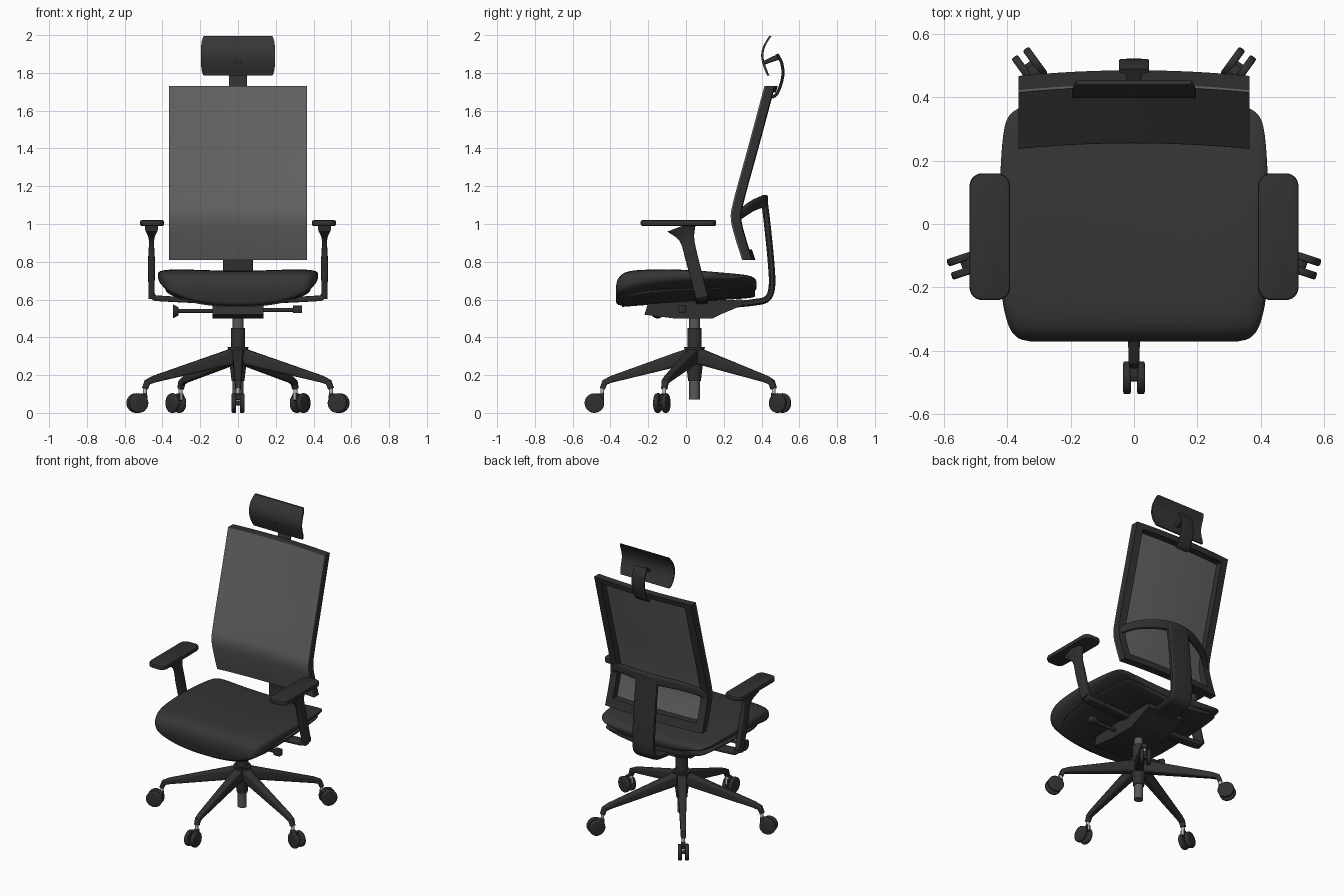
import bpy, bmesh, math
from mathutils import Vector, Matrix

if "Cube" in bpy.data.objects:
    bpy.data.objects.remove(bpy.data.objects["Cube"], do_unlink=True)


def material(name, v):
    m = bpy.data.materials.new(name)
    m.use_nodes = True
    m.diffuse_color = (v, v, v, 1)
    m.node_tree.nodes["Principled BSDF"].inputs["Base Color"].default_value = (v, v, v, 1)
    return m


PLASTIC = material("black plastic", 0.03)
FABRIC = material("charcoal fabric", 0.036)
MESH = material("grey mesh", 0.12)
STEEL = material("gas lift steel", 0.1)
CHROME = material("pale metal", 0.5)
X, Y, Z = Vector((1, 0, 0)), Vector((0, 1, 0)), Vector((0, 0, 1))
BASE = Vector((0, 0.045, 0))


def finish(name, bm, mat, matrix=None):
    bmesh.ops.recalc_face_normals(bm, faces=bm.faces)
    if matrix:
        bm.transform(matrix)
    me = bpy.data.meshes.new(name)
    bm.to_mesh(me)
    bm.free()
    me.materials.append(mat)
    ob = bpy.data.objects.new(name, me)
    bpy.context.collection.objects.link(ob)
    bpy.ops.object.select_all(action='DESELECT')
    ob.select_set(True)
    bpy.context.view_layer.objects.active = ob
    bpy.ops.object.shade_smooth_by_angle(angle=math.radians(35))
    return ob


def spline(pts, n=5):
    """Smooth curve through tuples of any length."""
    p = [pts[0]] + list(pts) + [pts[-1]]
    out = []
    for i in range(1, len(p) - 2):
        for k in range(n):
            t = k / n
            out.append(tuple(b + t / 2 * (c - a + t * (2 * a - 5 * b + 4 * c - d + t * (3 * (b - c) + d - a)))
                             for a, b, c, d in zip(*p[i - 1:i + 3])))
    return out + [tuple(pts[-1])]


def section(power, count):
    """Unit superellipse outline."""
    f = lambda v: math.copysign(abs(v) ** (2 / power), v)
    angles = [2 * math.pi * (k + 0.5) / count for k in range(count)]
    return [(f(math.cos(a)), f(math.sin(a))) for a in angles]


def loft(name, rings, mat, matrix=None):
    bm = bmesh.new()
    rows = [[bm.verts.new(co) for co in ring] for ring in rings]
    n = len(rows[0])
    for a, b in zip(rows, rows[1:]):
        for k in range(n):
            bm.faces.new((a[k], a[(k + 1) % n], b[(k + 1) % n], b[k]))
    bm.faces.new(rows[0])
    bm.faces.new(rows[-1])
    return finish(name, bm, mat, matrix)


def sweep(name, pts, side, mat, matrix=None, smooth=True, power=5):
    """Rounded bar along (x, y, z, width, height) points; width lies along side."""
    if smooth:
        pts = spline(pts)
    pos = [Vector(p[:3]) for p in pts]
    rings = []
    for i, p in enumerate(pts):
        tangent = pos[min(i + 1, len(pos) - 1)] - pos[max(i - 1, 0)]
        up = tangent.cross(side).normalized()
        rings.append([pos[i] + side * (u * p[3] / 2) + up * (v * p[4] / 2) for u, v in section(power, 20)])
    return loft(name, rings, mat, matrix)


def cylinder(name, a, b, r, mat, r2=None, matrix=None, bevel=0):
    a, b = Vector(a), Vector(b)
    bm = bmesh.new()
    bmesh.ops.create_cone(bm, cap_ends=True, segments=28, radius1=r, radius2=r2 or r, depth=(b - a).length)
    if bevel:
        rim = [e for e in bm.edges if abs(e.verts[0].co.z - e.verts[1].co.z) < 1e-5]
        bmesh.ops.bevel(bm, geom=rim, offset=bevel, segments=3, profile=0.5, affect='EDGES')
    bm.transform(Matrix.Translation((a + b) / 2) @ (b - a).to_track_quat('Z', 'Y').to_matrix().to_4x4())
    return finish(name, bm, mat, matrix)


def pad(name, centre, size, corner, edge, mat):
    """Box with rounded plan corners and softened rims."""
    bm = bmesh.new()
    bmesh.ops.create_cube(bm, size=1)
    bm.transform(Matrix.Diagonal((*size, 1)))
    upright = [e for e in bm.edges if abs(e.verts[0].co.z - e.verts[1].co.z) > 1e-4]
    bmesh.ops.bevel(bm, geom=upright, offset=corner, segments=6, profile=0.5, affect='EDGES')
    rim = [e for e in bm.edges if abs(e.verts[0].co.z - e.verts[1].co.z) < 1e-5]
    bmesh.ops.bevel(bm, geom=rim, offset=edge, segments=2, profile=0.5, affect='EDGES')
    return finish(name, bm, mat, Matrix.Translation(centre))


def sheet(name, xs, profile, place, depth, mat, keep=lambda c: True):
    """Curved sheet over xs and a (y, z) profile, thickened backwards."""
    bm = bmesh.new()
    rows = [[bm.verts.new(place(x, y, z)) for x in xs] for y, z in profile]
    for a, b in zip(rows, rows[1:]):
        for k in range(len(xs) - 1):
            quad = (a[k], a[k + 1], b[k + 1], b[k])
            if keep(sum((v.co for v in quad), Vector()) / 4):
                bm.faces.new(quad)
    bmesh.ops.delete(bm, geom=[v for v in bm.verts if not v.link_faces], context='VERTS')
    new = bmesh.ops.extrude_face_region(bm, geom=bm.faces[:], use_keep_orig=True)["geom"]
    bmesh.ops.translate(bm, verts=[g for g in new if isinstance(g, bmesh.types.BMVert)], vec=(0, depth, 0))
    return finish(name, bm, mat)


def dished(name, stations, mat):
    """Seat layer from (y, half width, top, bottom); sides curl upwards."""
    rings = []
    for y, hw, top, bot in spline(stations):
        ring = []
        for u, v in section(3.2, 48):
            x = u * hw
            z = (top + bot) / 2 + v * (top - bot) / 2 + (0.045 - 0.015 * v) * (x / 0.42) ** 2
            ring.append((x, y, z))
        rings.append(ring)
    return loft(name, rings, mat)


# Seat
dished("seat_cushion", [(-0.37, 0.33, 0.67, 0.585), (-0.357, 0.37, 0.71, 0.57), (-0.31, 0.40, 0.743, 0.568),
                        (-0.2, 0.42, 0.752, 0.59), (0, 0.425, 0.748, 0.615), (0.2, 0.42, 0.73, 0.63),
                        (0.32, 0.405, 0.715, 0.64), (0.362, 0.37, 0.7, 0.645), (0.372, 0.33, 0.685, 0.655)], FABRIC)
dished("seat_shell", [(-0.34, 0.3, 0.61, 0.56), (-0.2, 0.37, 0.64, 0.57), (0.1, 0.385, 0.65, 0.59),
                      (0.32, 0.37, 0.65, 0.605), (0.365, 0.33, 0.65, 0.615)], PLASTIC)

# Backrest
BACK = spline([(0.31, 0.81), (0.272, 0.93), (0.25, 1.03), (0.266, 1.13), (0.345, 1.42), (0.428, 1.73)], 6)
COLUMNS = [-0.365, -0.315] + [0.063 * k for k in range(-4, 5)] + [0.315, 0.365]


def bowed(offset):
    return lambda x, y, z: (x, y + offset - 0.018 * (x / 0.365) ** 2 + 0.015, z)


sheet("back_mesh", COLUMNS, BACK, bowed(-0.01), 0.007, MESH)
sheet("back_frame", COLUMNS, BACK, bowed(-0.003), 0.045, PLASTIC,
      lambda c: abs(c.x) > 0.315 or c.z < 0.86 or c.z > 1.68)
sweep("back_bow", [(-0.34, 0.285, 1.05, 0.05, 0.03), (-0.24, 0.35, 1.095, 0.055, 0.03),
                   (-0.08, 0.41, 1.12, 0.06, 0.035), (0.08, 0.41, 1.12, 0.06, 0.035),
                   (0.24, 0.35, 1.095, 0.055, 0.03), (0.34, 0.285, 1.05, 0.05, 0.03)], Z, PLASTIC)
sweep("back_strut", [(0, y, z, 0.16, 0.035) for y, z in
                     [(0.413, 1.14), (0.43, 1.0), (0.45, 0.8), (0.455, 0.67), (0.43, 0.605), (0.36, 0.585),
                      (0.2, 0.57)]], X, PLASTIC)

# Headrest
sheet("headrest_pad", [k / 8 for k in range(-8, 9)],
      spline([(0.43, 1.785), (0.408, 1.84), (0.398, 1.89), (0.408, 1.94), (0.44, 1.995)]),
      lambda x, y, z: (x * (0.196 - 0.014 * ((z - 1.89) / 0.105) ** 4), y, z), 0.012, FABRIC)
sweep("headrest_bar", [(0, y, z, 0.095, 0.016) for y, z in
                       [(0.455, 1.67), (0.485, 1.695), (0.512, 1.78), (0.507, 1.85), (0.482, 1.9)]], X, PLASTIC)
sweep("headrest_bracket", [(0, 0.49, 1.885, 0.05, 0.03), (0, 0.405, 1.85, 0.04, 0.02)], X, PLASTIC, smooth=False)

# Armrests
for s, label in ((1, "left"), (-1, "right")):
    pad(label + "_arm_pad", (s * 0.455, -0.04, 1.005), (0.128, 0.4, 0.03), 0.04, 0.008, PLASTIC)
    sweep(label + "_arm_post", [(s * 0.458, 0.085, 0.61, 0.032, 0.065), (s * 0.458, 0.035, 0.8, 0.036, 0.068),
                                (s * 0.458, 0.005, 0.92, 0.028, 0.08), (s * 0.458, -0.02, 0.99, 0.07, 0.17)],
          X, PLASTIC)
    sweep(label + "_arm_bracket", [(s * 0.46, 0.083, 0.64, 0.065, 0.03), (s * 0.445, 0.083, 0.613, 0.065, 0.03),
                                   (s * 0.4, 0.083, 0.605, 0.065, 0.03), (s * 0.1, 0.083, 0.59, 0.065, 0.03)],
          Y, PLASTIC)

# Tilt mechanism and levers
outline = [(-0.22, 0.52), (-0.2, 0.585), (0.3, 0.6), (0.3, 0.57), (0.18, 0.52), (0.14, 0.5), (-0.06, 0.5)]
loft("tilt_mechanism", [[(x, y, z) for y, z in outline] for x in (-0.135, 0.135)], PLASTIC)
cylinder("height_lever", (0.1, -0.02, 0.545), (0.32, -0.02, 0.545), 0.011, PLASTIC)
pad("height_lever_grip", (0.315, -0.02, 0.548), (0.05, 0.04, 0.04), 0.008, 0.004, PLASTIC)
cylinder("tilt_lever", (-0.1, -0.15, 0.54), (-0.33, -0.15, 0.54), 0.011, PLASTIC)
cylinder("tilt_knob", (-0.315, -0.15, 0.537), (-0.345, -0.15, 0.537), 0.022, PLASTIC, 0.037)

# Column
cylinder("gas_lift_piston", BASE + Z * 0.43, BASE + Z * 0.51, 0.028, STEEL)
cylinder("column_sleeve", BASE + Z * 0.3, BASE + Z * 0.45, 0.038, PLASTIC)
cylinder("base_hub", BASE + Z * 0.17, BASE + Z * 0.35, 0.034, PLASTIC, 0.055)
cylinder("gas_lift_foot", BASE + Z * 0.07, BASE + Z * 0.2, 0.028, STEEL)

# Five legs with twin-wheel casters
for i in range(5):
    turn = Matrix.Translation(BASE) @ Matrix.Rotation(math.radians(72 * i - 90), 4, 'Z')
    reach = 0.53 if i == 0 else 0.56
    tag = "_%d" % (i + 1)
    sweep("leg" + tag, [(0.01, 0, 0.305, 0.06, 0.085), (0.1, 0, 0.28, 0.055, 0.075),
                        (reach - 0.09, 0, 0.178, 0.036, 0.036), (reach - 0.055, 0, 0.162, 0.034, 0.032),
                        (reach - 0.042, 0, 0.128, 0.03, 0.028)], Y, PLASTIC, turn, smooth=False)
    cylinder("caster_stem" + tag, (reach - 0.042, 0, 0.07), (reach - 0.042, 0, 0.14), 0.01, CHROME, matrix=turn)
    cylinder("caster_axle" + tag, (reach, -0.025, 0.052), (reach, 0.025, 0.052), 0.012, PLASTIC, matrix=turn)
    sweep("caster_hood" + tag, [(reach - 0.05, 0, 0.085, 0.03, 0.04), (reach, 0, 0.085, 0.03, 0.03)],
          Y, PLASTIC, turn, smooth=False)
    for s in (-1, 1):
        cylinder("caster_wheel" + tag, (reach, s * 0.01, 0.052), (reach, s * 0.034, 0.052), 0.052, PLASTIC,
                 matrix=turn, bevel=0.007)
